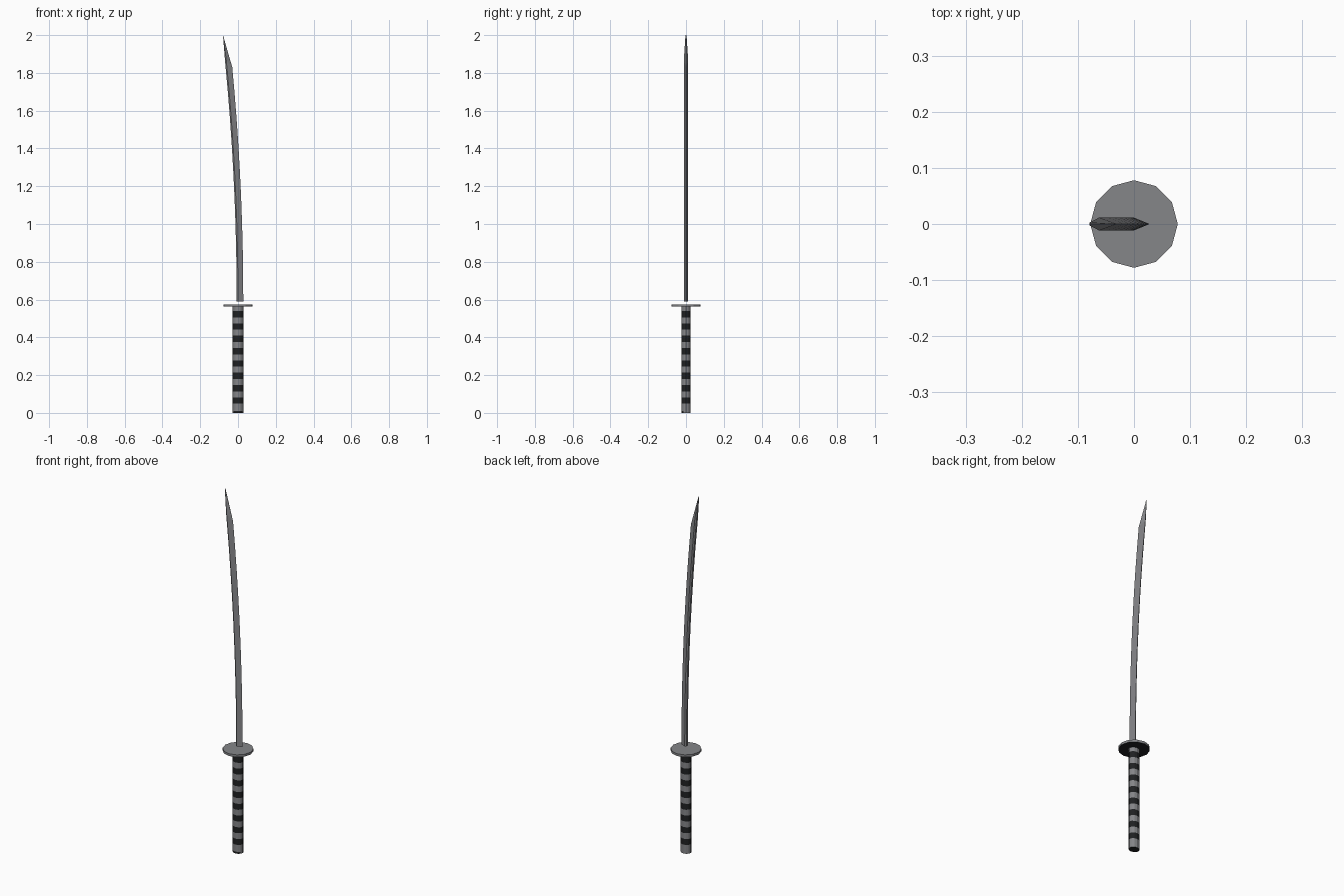
import bpy
import bmesh
from math import cos, sin, tau

cube = bpy.data.objects.get("Cube")
if cube:
    bpy.data.objects.remove(cube, do_unlink=True)


def material(name, rgb):
    mat = bpy.data.materials.new(name)
    mat.use_nodes = True
    mat.diffuse_color = (*rgb, 1)
    bsdf = next(n for n in mat.node_tree.nodes if n.type == "BSDF_PRINCIPLED")
    bsdf.inputs["Base Color"].default_value = (*rgb, 1)
    return mat


steel = material("grey steel", (0.235, 0.238, 0.25))
wrap = material("black wrap", (0.014, 0.015, 0.016))


def loft(name, rings, mats):
    """Skin a stack of equal-length rings and close both ends."""
    bm = bmesh.new()
    loops = [[bm.verts.new(p) for p in ring] for ring in rings]
    count = len(loops[0])
    for low, high in zip(loops, loops[1:]):
        for i in range(count):
            j = (i + 1) % count
            bm.faces.new((low[i], low[j], high[j], high[i]))
    bm.faces.new(loops[0][::-1])
    bm.faces.new(loops[-1])
    bmesh.ops.recalc_face_normals(bm, faces=bm.faces)
    mesh = bpy.data.meshes.new(name)
    bm.to_mesh(mesh)
    bm.free()
    for mat in mats:
        mesh.materials.append(mat)
    obj = bpy.data.objects.new(name, mesh)
    bpy.context.collection.objects.link(obj)
    return obj


def oval(rx, ry, z, sides=12):
    return [(rx * cos(tau * i / sides), ry * sin(tau * i / sides), z)
            for i in range(sides)]


# Handle: oval grip with evenly spaced dark bands and a dark underside
levels = [0, 0.01]
for k in range(8):
    start = 0.049 + 0.0653 * k
    levels += [start, start + 0.033]
levels.append(0.562)
handle = loft("handle", [oval(0.029, 0.024, z) for z in levels], [steel, wrap])
for face in handle.data.polygons:
    z = face.center.z
    band = any(a < z < b for a, b in zip(levels[2::2], levels[3::2]))
    front_trim = z < levels[1] and face.normal.y < -0.5
    underside = face.normal.z < -0.5
    face.material_index = int(band or front_trim or underside)

# Guard: thin twelve-sided disc, dark underneath
guard = loft("guard", [oval(0.078, 0.078, z) for z in (0.562, 0.575)], [steel, wrap])
for face in guard.data.polygons:
    face.material_index = int(face.normal.z < -0.5)

# Blade: flat spine, side ridges and a cutting edge, swept along a curve
BASE, SHOULDER, TIP = 0.59, 1.83, 2.0


def bend(z):
    return -0.038 * (z - BASE) ** 2


def blade_section(z, lift=0):
    """Cross-section at height z; lift raises the ridges and spine."""
    top = z + lift
    s = bend(top)
    return [(bend(z) + 0.028, 0, z), (s, 0.0115, top), (s - 0.007, 0.006, top),
            (s - 0.007, -0.006, top), (s, -0.0115, top)]


steps = 9
sections = [blade_section(BASE + (SHOULDER - BASE) * i / steps)
            for i in range(steps)]
sections.append(blade_section(SHOULDER, 0.04))
tip_x = bend(TIP) - 0.004
# Slanted point drawn back to the spine
sections.append([(tip_x + 0.002, 0, TIP - 0.006), (tip_x + 0.001, 0.003, TIP - 0.003),
                 (tip_x, 0.002, TIP), (tip_x, -0.002, TIP),
                 (tip_x + 0.001, -0.003, TIP - 0.003)])
loft("blade", sections, [steel])
